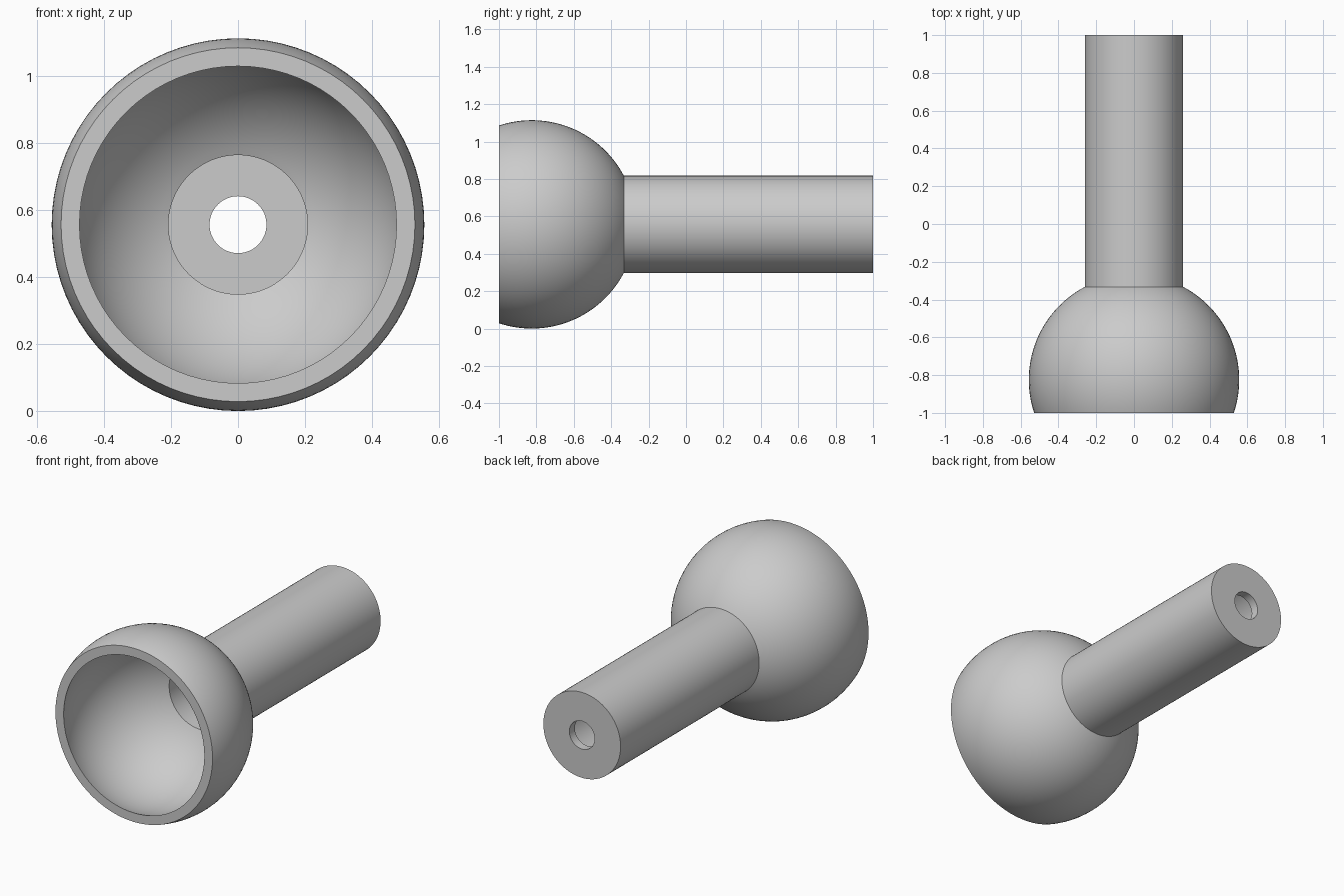
import bpy
import bmesh
from math import asin, pi, sin, cos, sqrt, radians
from mathutils import Vector

if "Cube" in bpy.data.objects:
    bpy.data.objects.remove(bpy.data.objects["Cube"], do_unlink=True)

BALL_R, STEM_R, HOLE_R = 0.557, 0.26, 0.085
WALL = 0.052
FRONT, BACK = -1.0, 1.0
BALL_Y = -0.825
SEGMENTS, ARC_STEPS = 80, 32

grey = bpy.data.materials.new("plain grey")
grey.use_nodes = True
grey.diffuse_color = (0.6, 0.6, 0.6, 1)
grey.node_tree.nodes["Principled BSDF"].inputs["Base Color"].default_value = (0.6, 0.6, 0.6, 1)


def ball_arc(radius, neck_radius):
    """Profile points (r, y) on a ball, from its cut front to the stem."""
    start = asin((FRONT - BALL_Y) / radius)
    end = asin(sqrt(radius ** 2 - neck_radius ** 2) / radius)
    angles = [start + (end - start) * i / ARC_STEPS for i in range(ARC_STEPS + 1)]
    return [(radius * cos(a), BALL_Y + radius * sin(a)) for a in angles]


# Closed wall profile: outer ball, stem, end hole, bore, inner ball
profile = ball_arc(BALL_R, STEM_R)
profile += [(STEM_R, BACK), (HOLE_R, BACK), (HOLE_R, BACK - WALL), (STEM_R - WALL, BACK - WALL)]
profile += reversed(ball_arc(BALL_R - WALL, STEM_R - WALL))

# Turn the profile around the stem axis
bm = bmesh.new()
verts = [bm.verts.new((r, y, BALL_R)) for r, y in profile]
edges = [bm.edges.new((v, verts[i - 1])) for i, v in enumerate(verts)]
bmesh.ops.spin(bm, geom=verts + edges, cent=Vector((0, 0, BALL_R)), axis=(0, 1, 0),
               angle=2 * pi, steps=SEGMENTS, use_merge=True)
bmesh.ops.remove_doubles(bm, verts=bm.verts[:], dist=0.0001)
bmesh.ops.recalc_face_normals(bm, faces=bm.faces[:])

mesh = bpy.data.meshes.new("hollow_ball_and_stem")
bm.to_mesh(mesh)
bm.free()
mesh.materials.append(grey)
body = bpy.data.objects.new("hollow_ball_and_stem", mesh)
bpy.context.collection.objects.link(body)

# Smooth round walls, crisp rims
bpy.ops.object.select_all(action="DESELECT")
body.select_set(True)
bpy.context.view_layer.objects.active = body
bpy.ops.object.shade_smooth_by_angle(angle=radians(25))
